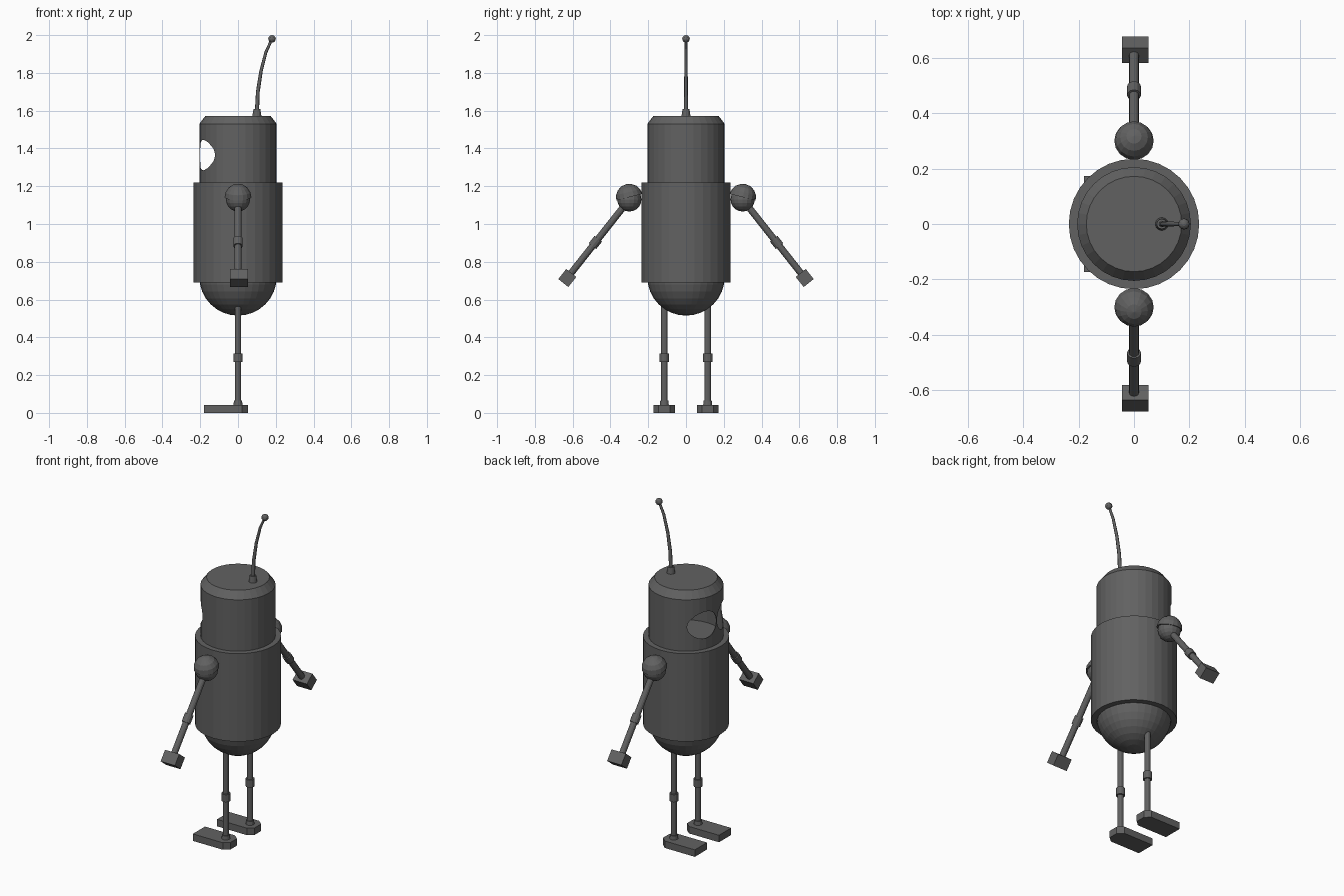
import bpy, bmesh, math
from mathutils import Vector, Matrix

if "Cube" in bpy.data.objects:
    bpy.data.objects.remove(bpy.data.objects["Cube"])

grey = bpy.data.materials.new("dark grey metal")
grey.diffuse_color = (0.12, 0.12, 0.12, 1)
grey.use_nodes = True
grey.node_tree.nodes["Principled BSDF"].inputs["Base Color"].default_value = grey.diffuse_color


def finish(name, bm):
    bmesh.ops.recalc_face_normals(bm, faces=bm.faces)
    me = bpy.data.meshes.new(name)
    bm.to_mesh(me)
    bm.free()
    me.materials.append(grey)
    ob = bpy.data.objects.new(name, me)
    bpy.context.collection.objects.link(ob)
    return ob


def lathe(name, profile, sides=32, matrix=Matrix(), closed=False):
    """Spin (radius, height) points around z; r = 0 makes a pole."""
    bm = bmesh.new()
    rings = []
    for r, z in profile:
        if r == 0:
            rings.append([bm.verts.new((0, 0, z))] * sides)
        else:
            rings.append([bm.verts.new((r * math.cos(2 * math.pi * i / sides),
                                        r * math.sin(2 * math.pi * i / sides), z))
                          for i in range(sides)])
    pairs = list(zip(rings, rings[1:]))
    if closed:
        pairs.append((rings[-1], rings[0]))
    for a, b in pairs:
        for i in range(sides):
            j = (i + 1) % sides
            vs = list(dict.fromkeys([a[i], a[j], b[j], b[i]]))
            if len(vs) > 2:
                bm.faces.new(vs)
    bm.transform(matrix)
    return finish(name, bm)


def rod(name, a, b, r, r2=None, sides=12):
    a, b = Vector(a), Vector(b)
    d = b - a
    m = Matrix.Translation(a) @ d.to_track_quat('Z', 'Y').to_matrix().to_4x4()
    h = d.length
    return lathe(name, [(0, 0), (r, 0), (r2 or r, h), (0, h)], sides, m)


def arc(r, a0, a1, n, z=0):
    """Arc of a ball profile between two latitudes in degrees."""
    out = []
    for i in range(n + 1):
        t = math.radians(a0 + (a1 - a0) * i / n)
        c = r * math.cos(t)
        out.append((0 if c < 1e-6 else c, z + r * math.sin(t)))
    return out


# Body barrel and rounded underside
lathe("body", [(0, 0.69), (0.235, 0.69), (0.235, 1.22), (0, 1.22)])
lathe("rounded_underside", arc(0.205, -90, 0, 8, 0.72))

# Hollow head shell with two round eye openings facing -x
t = 0.004
head = lathe("head", [(0.205, 1.221), (0.205, 1.53), (0.172, 1.573), (0, 1.573)]
             + [(0, 1.573 - t), (0.172 - t, 1.573 - t), (0.205 - t, 1.53 - t), (0.205 - t, 1.221)],
             closed=True)
for s in (-1, 1):
    cutter = rod("eye_cutter", (-0.35, s * 0.083, 1.365), (-0.05, s * 0.083, 1.365), 0.081, sides=32)
    cutter.hide_render = True
    cutter.hide_set(True)
    mod = head.modifiers.new("eye_hole", 'BOOLEAN')
    mod.operation = 'DIFFERENCE'
    mod.solver = 'EXACT'
    mod.object = cutter
bpy.context.view_layer.update()
cut = bpy.data.meshes.new_from_object(head.evaluated_get(bpy.context.evaluated_depsgraph_get()))
head.modifiers.clear()
head.data = cut
for ob in [o for o in bpy.data.objects if o.name.startswith("eye_cutter")]:
    bpy.data.objects.remove(ob)

# Antenna: socket, bent wire, tip ball
rod("antenna_socket", (0.1, 0, 1.57), (0.1, 0, 1.61), 0.024, 0.018)
cu = bpy.data.curves.new("antenna", 'CURVE')
cu.dimensions = '3D'
cu.bevel_depth = 0.01
cu.bevel_resolution = 2
cu.use_fill_caps = True
path = [(0.1, 1.59), (0.105, 1.70), (0.122, 1.81), (0.148, 1.91), (0.18, 1.98)]
sp = cu.splines.new('POLY')
sp.points.add(len(path) - 1)
for i, (p, (x, z)) in enumerate(zip(sp.points, path)):
    p.co = (x, 0, z, 1)
    p.radius = 1.1 - 0.1 * i
cu.materials.append(grey)
bpy.context.collection.objects.link(bpy.data.objects.new("antenna", cu))
lathe("antenna_tip", arc(0.02, -90, 90, 8), 12, Matrix.Translation((0.18, 0, 1.98)))

for s, side in ((-1, "right"), (1, "left")):
    # Shoulder ball under a domed cap
    lathe(side + "_shoulder_ball", arc(0.064, -90, 90, 10), 16,
          Matrix.Translation((0, s * 0.3, 1.13)))
    lathe(side + "_shoulder_cap", arc(0.071, 90, 0, 4) + [(0, 0)], 16,
          Matrix.Translation((0, s * 0.3, 1.142)) @ Matrix.Rotation(-s * 0.25, 4, 'X'))

    # Arm, elbow ring and block hand
    start, d = Vector((0, s * 0.3, 1.13)), Vector((0, s * 0.62, -0.785)).normalized()
    rod(side + "_arm", start, start + d * 0.51, 0.018)
    rod(side + "_elbow", start + d * 0.265, start + d * 0.315, 0.025)
    bm = bmesh.new()
    bmesh.ops.create_cube(bm, size=1, matrix=Matrix.Translation(start + d * 0.53 + Vector((0.005, 0, 0)))
                          @ Matrix.Rotation(s * math.atan2(0.62, 0.785), 4, 'X')
                          @ Matrix.Diagonal((0.095, 0.068, 0.068, 1)))
    finish(side + "_hand", bm)

    # Leg with knee and ankle rings
    y = s * 0.115
    rod(side + "_leg", (0, y, 0.03), (0, y, 0.62), 0.017)
    rod(side + "_knee", (0, y, 0.27), (0, y, 0.315), 0.025)
    rod(side + "_ankle", (0, y, 0.035), (0, y, 0.065), 0.025, 0.021)

    # Foot slab with clipped heel corners
    bm = bmesh.new()
    outline = [(-0.18, -0.058), (0.02, -0.058), (0.052, -0.03),
               (0.052, 0.03), (0.02, 0.058), (-0.18, 0.058)]
    f = bm.faces.new([bm.verts.new((px, y + py, 0)) for px, py in outline])
    ext = bmesh.ops.extrude_face_region(bm, geom=[f], use_keep_orig=True)
    bmesh.ops.translate(bm, vec=(0, 0, 0.042),
                        verts=[v for v in ext["geom"] if isinstance(v, bmesh.types.BMVert)])
    finish(side + "_foot", bm)
